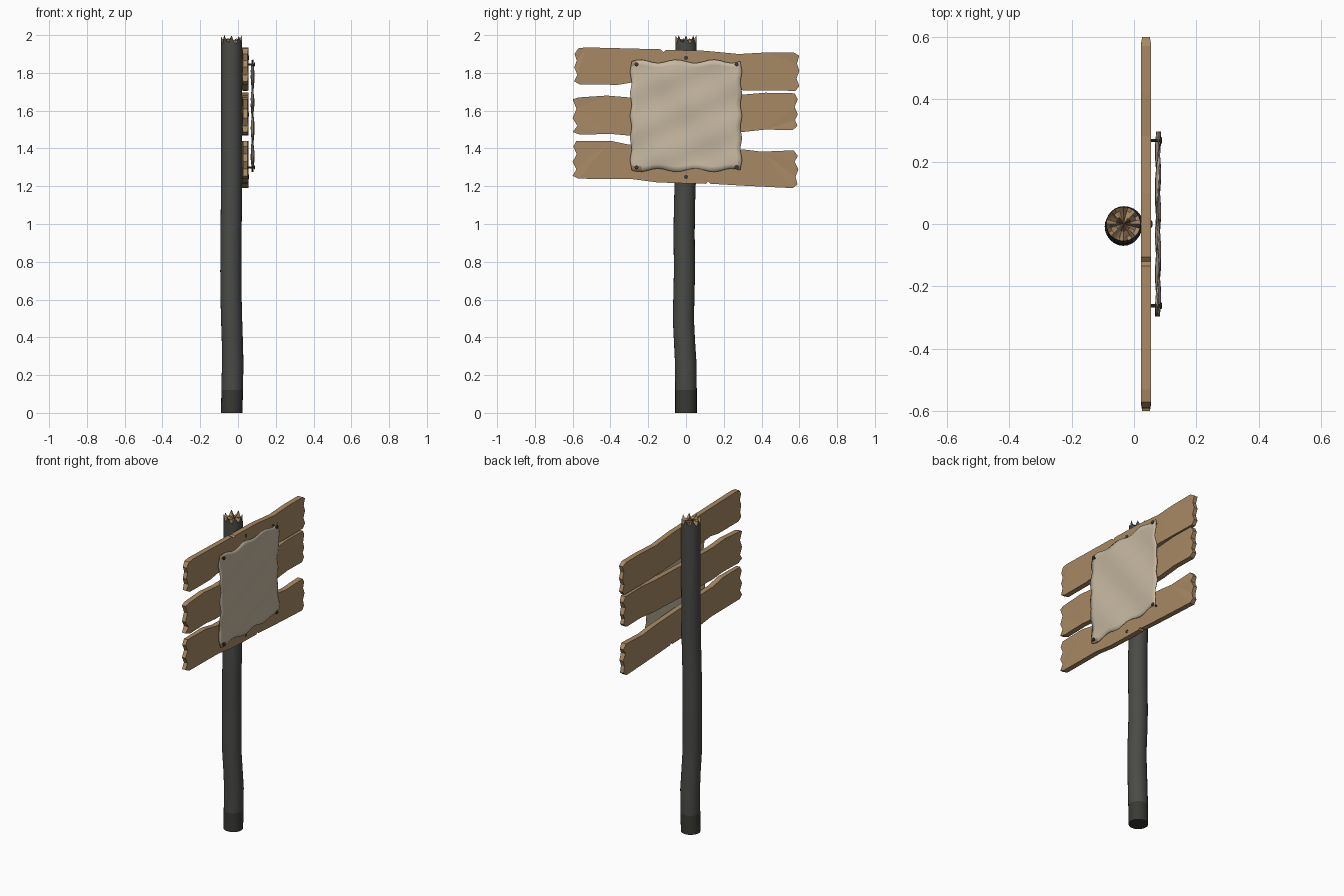
import bpy, bmesh, math, random
from math import sin, cos, pi

if "Cube" in bpy.data.objects:
    bpy.data.objects.remove(bpy.data.objects["Cube"])
random.seed(4)

def mat(name, rgb):
    m = bpy.data.materials.new(name)
    m.diffuse_color = (*rgb, 1)
    m.use_nodes = True
    m.node_tree.nodes["Principled BSDF"].inputs["Base Color"].default_value = m.diffuse_color
    return m

BARK = mat("dark_bark", (0.068, 0.068, 0.062))
BASE = mat("bark_shadowed_foot", (0.04, 0.04, 0.035))
WOOD = mat("plank_wood", (0.39, 0.25, 0.13))
CORE = mat("broken_wood_dark", (0.13, 0.08, 0.04))
PAPER = mat("old_paper", (0.57, 0.48, 0.36))
IRON = mat("nail_iron", (0.045, 0.045, 0.042))

def finish(name, bm, mats, smooth=None):
    bmesh.ops.recalc_face_normals(bm, faces=bm.faces[:])
    me = bpy.data.meshes.new(name)
    bm.to_mesh(me)
    bm.free()
    for m in mats:
        me.materials.append(m)
    ob = bpy.data.objects.new(name, me)
    bpy.context.collection.objects.link(ob)
    if smooth:
        bpy.ops.object.select_all(action='DESELECT')
        ob.select_set(True)
        bpy.context.view_layer.objects.active = ob
        bpy.ops.object.shade_smooth_by_angle(angle=math.radians(smooth))
    return ob

# Crooked post: rings along a bent path (z, x, y, radius), jagged broken top
PATH = [(0, -.033, 0, .057), (.12, -.031, 0, .057), (.26, -.028, -.001, .057),
        (.38, -.030, -.008, .056), (.5, -.034, -.014, .056), (.62, -.037, -.011, .056),
        (.75, -.038, -.008, .056), (.95, -.037, -.010, .056), (1.1, -.035, -.008, .056),
        (1.25, -.034, -.003, .056), (1.6, -.034, 0, .056), (1.93, -.034, 0, .056)]
N = 24
bm = bmesh.new()
def ring(z, x, y, r, jag=None):
    return [bm.verts.new((x + r * cos(2 * pi * i / N), y + r * sin(2 * pi * i / N),
                          z + (jag[i] if jag else 0))) for i in range(N)]
teeth = [(0.02 if i % 3 == 0 else -0.008 * (i % 3)) + random.uniform(-.012, 0) for i in range(N)]
teeth[0] = teeth[9] = teeth[15] = 0.02
rings = [ring(*p) for p in PATH]
rings.append(ring(1.98, -.034, 0, .055, teeth))
rings.append(ring(1.967, -.034, 0, .042, [t * .6 for t in teeth]))
rings.append(ring(1.965, -.034, 0, .024, [random.uniform(-.01, .02) for i in range(N)]))
for k, (a, b) in enumerate(zip(rings, rings[1:])):
    for i in range(N):
        j = (i + 1) % N
        f = bm.faces.new((a[i], a[j], b[j], b[i]))
        f.material_index = 1 if k == 0 else 2 if k >= len(PATH) else 0
bm.faces.new(rings[0][::-1]).material_index = 1
tip = bm.verts.new((-.034, 0, 1.965))
for i in range(N):
    f = bm.faces.new((rings[-1][i], rings[-1][(i + 1) % N], tip))
    f.material_index = 3 if i % 8 < 4 else 2
finish("post", bm, [BARK, BASE, WOOD, CORE], 40)

# Planks: weathered outlines (y, z) extruded in x, thinner at the ragged ends
OUTLINES = {
    "top_plank": [(-.57, 1.93), (-.53, 1.935), (-.135, 1.925), (-.12, 1.91), (-.105, 1.922),
        (.1, 1.917), (.28, 1.9), (.42, 1.908), (.57, 1.908), (.6, 1.89), (.587, 1.85), (.6, 1.81),
        (.585, 1.77), (.6, 1.73), (.58, 1.705), (.3, 1.708), (0, 1.725), (-.28, 1.75),
        (-.36, 1.737), (-.56, 1.738), (-.592, 1.755), (-.575, 1.79), (-.592, 1.83),
        (-.578, 1.865), (-.59, 1.9)],
    "middle_plank": [(-.6, 1.66), (-.57, 1.67), (-.42, 1.68), (-.3, 1.67), (0, 1.675), (.3, 1.685),
        (.42, 1.695), (.575, 1.692), (.592, 1.66), (.575, 1.62), (.592, 1.58), (.577, 1.55),
        (.59, 1.52), (.565, 1.497), (.42, 1.50), (.3, 1.487), (0, 1.475), (-.3, 1.468),
        (-.4, 1.477), (-.56, 1.473), (-.6, 1.487), (-.575, 1.52), (-.6, 1.56), (-.58, 1.61)],
    "bottom_plank": [(-.58, 1.44), (-.4, 1.44), (-.3, 1.42), (0, 1.41), (.3, 1.395), (.4, 1.383),
        (.57, 1.39), (.592, 1.36), (.575, 1.33), (.595, 1.29), (.58, 1.25), (.59, 1.21),
        (.565, 1.19), (.3, 1.203), (.13, 1.213), (.117, 1.225), (.105, 1.213), (0, 1.215),
        (-.15, 1.22), (-.28, 1.237), (-.57, 1.24), (-.6, 1.255), (-.58, 1.29), (-.6, 1.33),
        (-.578, 1.37), (-.597, 1.41)],
}
for name, pts in OUTLINES.items():
    bm = bmesh.new()
    face = bm.faces.new([bm.verts.new((.022, y, z)) for y, z in pts])
    ext = bmesh.ops.extrude_face_region(bm, geom=[face])
    for v in [g for g in ext["geom"] if isinstance(g, bmesh.types.BMVert)]:
        v.co.x = .055
    for v in bm.verts:
        if abs(v.co.y) > .575:
            v.co.x = .0385 + (v.co.x - .0385) * .75
    bmesh.ops.triangulate(bm, faces=[f for f in bm.faces if len(f.verts) > 4])
    finish(name, bm, [WOOD])

# Rumpled paper notice with wavy edges and two torn, browned corners
G = 20
bm = bmesh.new()
grid = []
for i in range(G + 1):
    u = i / G * 2 - 1
    row = []
    for j in range(G + 1):
        v = j / G * 2 - 1
        y = u * .297 - u * abs(u) ** 3 * .010 * sin(v * pi * 2.5) ** 2
        z = 1.573 + v * .297 - v * abs(v) ** 3 * .018 * sin(u * pi * 1.5 + .8) ** 2
        x = .077 + .005 * sin(5 * u + 4 * v) + .003 * sin(9 * v - 4 * u)
        row.append(bm.verts.new((x, y, z)))
    grid.append(row)
for i in range(G):
    for j in range(G):
        f = bm.faces.new((grid[i][j], grid[i + 1][j], grid[i + 1][j + 1], grid[i][j + 1]))
        if (i, j) in [(0, G - 1), (0, 0), (1, 0)]:
            f.material_index = 1
paper = finish("paper_notice", bm, [PAPER, WOOD], 50)
mod = paper.modifiers.new("thickness", 'SOLIDIFY')
mod.thickness = .004
mod.offset = 0

# Nails: a shaft and a wider head pointing along +x
def nail(name, y, z, x0, x1):
    bm = bmesh.new()
    rows = []
    for x, r in [(x0, .005), (x1 - .006, .005), (x1 - .006, .011), (x1 - .002, .011), (x1, .006)]:
        rows.append([bm.verts.new((x, y + r * cos(k * pi / 4), z + r * sin(k * pi / 4)))
                     for k in range(8)])
    for a, b in zip(rows, rows[1:]):
        for k in range(8):
            bm.faces.new((a[k], a[(k + 1) % 8], b[(k + 1) % 8], b[k]))
    bm.faces.new(rows[0])
    bm.faces.new(rows[-1])
    finish(name, bm, [IRON])

for side, y in (("left", -.262), ("right", .268)):
    for level, z in (("upper", 1.845), ("lower", 1.30)):
        nail(f"{level}_{side}_paper_nail", y, z, .045, .09)
for level, z in (("upper", 1.88), ("middle", 1.58), ("lower", 1.25)):
    nail(f"{level}_plank_nail", 0, z, .01, .059)
